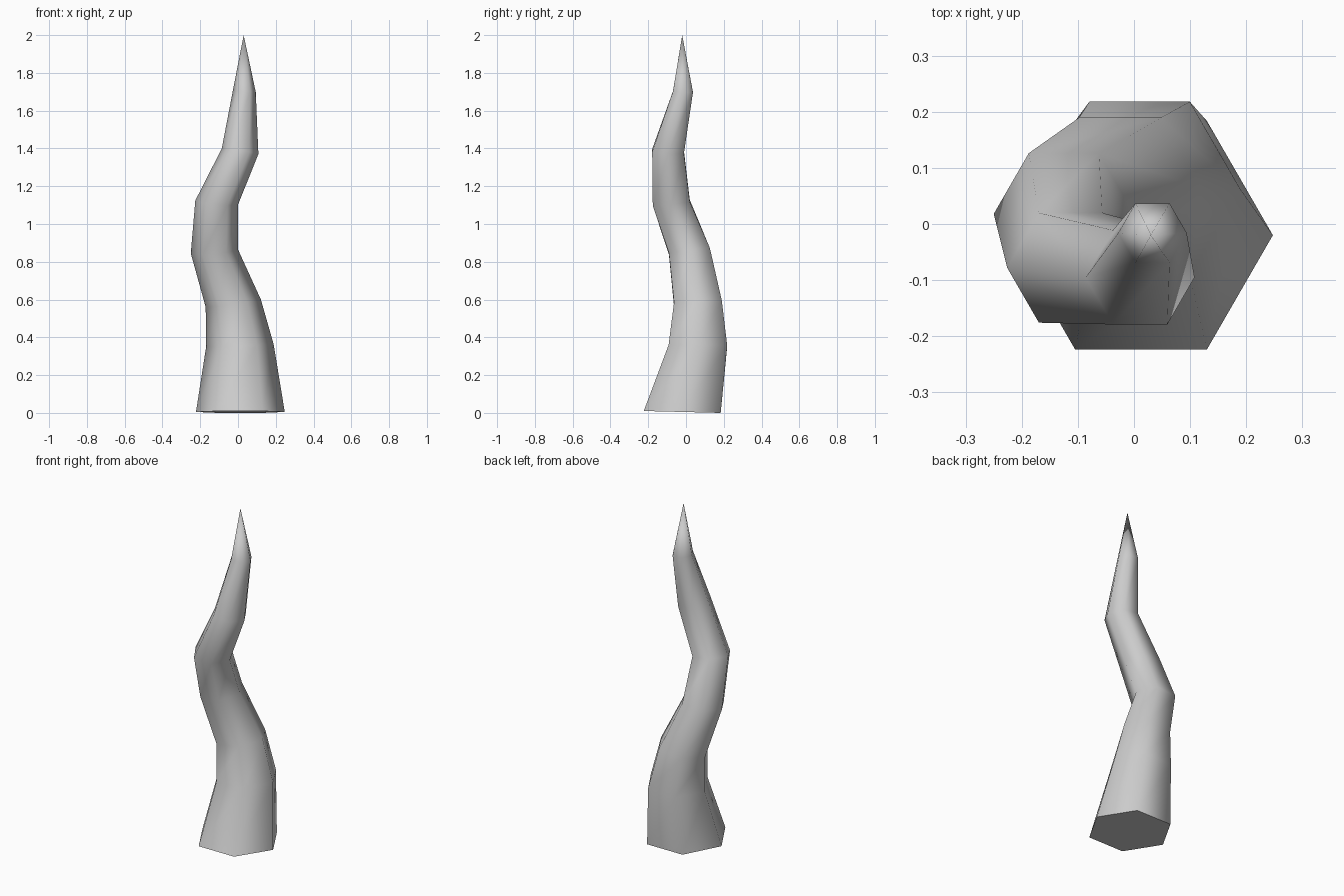
import bpy, bmesh, math

if "Cube" in bpy.data.objects:
    bpy.data.objects.remove(bpy.data.objects["Cube"])

# Horn rings: centre x, y, z, radius, tilt along x, tilt along y
RINGS = [
    (0.0125, -0.02, 0.005, 0.235, 0.0, -0.025),
    (0.010, 0.063, 0.355, 0.179, 0.04, -0.01),
    (-0.025, 0.063, 0.58, 0.146, 0.14, 0.04),
    (-0.125, 0.018, 0.855, 0.125, 0.08, 0.12),
    (-0.113, -0.078, 1.113, 0.113, -0.10, 0.10),
    (0.011, -0.095, 1.385, 0.097, -0.15, -0.05),
    (0.033, -0.016, 1.70, 0.061, -0.03, -0.05),
]
TIP = (0.03, -0.02, 2.0)
SIDES = 6

bm = bmesh.new()


def add_ring(cx, cy, cz, r, tx, ty):
    verts = []
    for i in range(SIDES):
        a = 2 * math.pi * i / SIDES
        dx, dy = r * math.cos(a), r * math.sin(a)
        verts.append(bm.verts.new((cx + dx, cy + dy, cz + tx * dx + ty * dy)))
    return verts


# Bent, tapering hexagonal body
rings = [add_ring(*r) for r in RINGS]
for low, high in zip(rings, rings[1:]):
    for i in range(SIDES):
        j = (i + 1) % SIDES
        bm.faces.new((low[i], low[j], high[j], high[i]))

# Pointed tip and flat base
tip = bm.verts.new(TIP)
for i in range(SIDES):
    bm.faces.new((rings[-1][i], rings[-1][(i + 1) % SIDES], tip))
bm.faces.new(list(reversed(rings[0])))
bmesh.ops.recalc_face_normals(bm, faces=bm.faces[:])

mesh = bpy.data.meshes.new("curved_horn")
bm.to_mesh(mesh)
bm.free()
horn = bpy.data.objects.new("curved_horn", mesh)
bpy.context.collection.objects.link(horn)

# Smooth sides with a crisp base edge
bpy.context.view_layer.objects.active = horn
horn.select_set(True)
bpy.ops.object.shade_smooth_by_angle(angle=math.radians(65))
